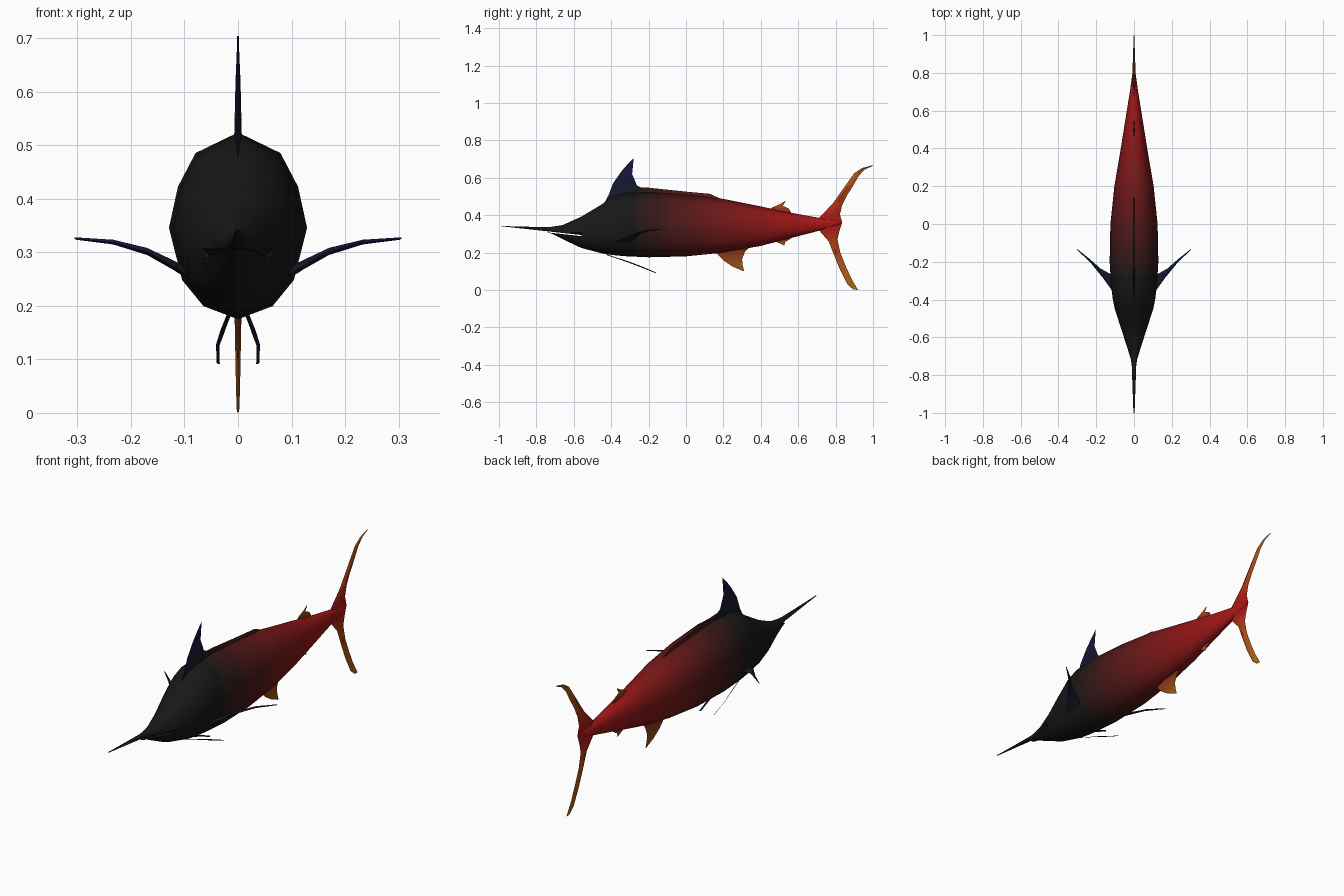
import bpy, bmesh, math
from mathutils import Vector

if "Cube" in bpy.data.objects:
    bpy.data.objects.remove(bpy.data.objects["Cube"])

BLACK, RED, ORANGE, NAVY = (.009, .009, .009), (.42, .008, .008), (.45, .16, .008), (.008, .008, .06)
mats = {}


def mix(a, b, t):
    t = min(1, max(0, t))
    return tuple(p + (q - p) * t for p, q in zip(a, b))


def material(col):
    key = tuple(round(c, 3) for c in col)
    if key not in mats:
        mats[key] = bpy.data.materials.new("shade_%d" % len(mats))
        mats[key].diffuse_color = (*key, 1)
    return mats[key]


def body_color(y):
    t = min(1, max(0, (y + .3) / 1.05))
    return mix(BLACK, RED, round(t ** 1.3 * 30) / 30)


def loft(name, rings, color, angle):
    """Skin closed rings; color(k) gives the colour of band k (0..1) and its centre."""
    bm = bmesh.new()
    vs = [[bm.verts.new(p) for p in r] for r in rings]
    ob = bpy.data.objects.new(name, bpy.data.meshes.new(name))
    bpy.context.collection.objects.link(ob)

    def add(verts, k, y):
        m = material(color(k, y))
        if m.name not in ob.data.materials:
            ob.data.materials.append(m)
        bm.faces.new(verts).material_index = ob.data.materials.find(m.name)

    n, c = len(vs) - 1, len(vs[0])
    for i in range(n):
        y = sum(v.co.y for v in vs[i] + vs[i + 1]) / (2 * c)
        for j in range(c):
            add([vs[i][j], vs[i][(j + 1) % c], vs[i + 1][(j + 1) % c], vs[i + 1][j]], (i + .5) / n, y)
    add(vs[0], 0, vs[0][0].co.y)
    add(vs[-1], 1, vs[-1][0].co.y)
    bmesh.ops.recalc_face_normals(bm, faces=bm.faces)
    bm.to_mesh(ob.data)
    bm.free()
    bpy.ops.object.select_all(action='DESELECT')
    ob.select_set(True)
    bpy.context.view_layer.objects.active = ob
    bpy.ops.object.shade_smooth_by_angle(angle=math.radians(angle))
    return ob


# Body stations: y, top, bottom, half width
STATIONS = [(-1, .327, .322, .003), (-.75, .336, .315, .012), (-.72, .338, .302, .016),
            (-.66, .347, .272, .034), (-.56, .392, .225, .066), (-.45, .458, .196, .102),
            (-.4, .497, .188, .112), (-.33, .52, .181, .121), (-.2, .524, .175, .129),
            (0, .51, .18, .125), (.2, .487, .2, .104), (.4, .447, .236, .07),
            (.55, .415, .275, .046), (.7, .388, .314, .022), (.78, .375, .335, .011),
            (.83, .366, .356, .003)]
HALF = [(0, 1), (.615, .89), (.87, .71), (1, .49), (.81, .21), (.5, .07), (0, 0)]
SECTION = HALF + [(-x, t) for x, t in HALF[-2:0:-1]]


def ring(s, clamp=lambda z, y: z):
    y, top, bot, w = s
    return [(x * w, y, clamp(bot + (top - bot) * t, y)) for x, t in SECTION]


def dense(stations, step=.035):
    out = []
    for a, b in zip(stations, stations[1:]):
        n = max(1, round((b[0] - a[0]) / step))
        out += [mix(a, b, i / n) for i in range(n)] if n == 1 else \
               [tuple(p + (q - p) * i / n for p, q in zip(a, b)) for i in range(n)]
    return out + [stations[-1]]


def mouth(y):
    return .312 - (y + .75) * .11


by_y = lambda k, y: body_color(y)
# Trunk, upper head with bill, and lower jaw separated by the mouth slit
loft("body", [ring(s) for s in dense(STATIONS[4:])], by_y, 60)
loft("upper_head_and_bill", [ring(s, lambda z, y: max(z, mouth(y) + .003)) for s in STATIONS[:5]], by_y, 60)
loft("lower_jaw", [ring(s, lambda z, y: min(z, mouth(y) - .003)) for s in
                   [(-.745, .336, .307, .011)] + STATIONS[2:5]], by_y, 60)


def fin(name, pairs, thick, normal, color):
    """Lens-section blade through (leading, trailing) point pairs from base to tip."""
    rings, n = [], len(pairs) - 1
    for i in range(n * 4 + 1):
        k = min(i // 4, n - 1)
        f = i / 4 - k
        a = Vector(pairs[k][0]).lerp(Vector(pairs[k + 1][0]), f)
        b = Vector(pairs[k][1]).lerp(Vector(pairs[k + 1][1]), f)
        off = Vector(normal) * thick * (1 - .8 * i / (4 * n))
        m = a.lerp(b, .4)
        rings.append([a, m + off, b, m - off])
    return loft(name, rings, color, 40)


def flat_fin(name, pairs, thick, color):
    return fin(name, [((0, *a), (0, *b)) for a, b in pairs], thick, (1, 0, 0), color)


# Main dorsal fin and the low ridge behind it
flat_fin("dorsal_fin", [((-.45, .44), (-.22, .5)), ((-.415, .505), (-.24, .548)), ((-.39, .57), (-.262, .558)),
                        ((-.345, .635), (-.288, .62)), ((-.31, .675), (-.284, .66)), ((-.281, .705), (-.28, .703))],
         .007, lambda k, y: mix(BLACK, NAVY, k * 1.2))
flat_fin("dorsal_ridge", [((-.3, .48), (-.3, .55)), ((-.2, .48), (-.2, .547)), ((0, .48), (0, .526)),
                          ((.13, .46), (.13, .514)), ((.18, .46), (.18, .49))], .007, by_y)

# Small rear fins and the anal fin
def tipped(k, y):
    return mix(body_color(y), ORANGE, k * .7)


flat_fin("second_dorsal_fin", [((.44, .42), (.57, .4)), ((.465, .444), (.55, .435)), ((.5, .458), (.518, .45)),
                               ((.53, .476), (.531, .472))], .005, tipped)
flat_fin("second_anal_fin", [((.44, .28), (.58, .29)), ((.47, .262), (.545, .265)), ((.5, .25), (.53, .257)),
                             ((.525, .238), (.527, .241))], .005, tipped)
flat_fin("anal_fin", [((.13, .23), (.35, .24)), ((.165, .195), (.315, .205)), ((.205, .155), (.3, .165)),
                      ((.25, .125), (.302, .135)), ((.308, .1), (.311, .103))], .007, tipped)

# Forked tail
tail_color = lambda k, y: mix(RED, ORANGE, k * 1.1 - .15)
flat_fin("tail_upper_lobe", [((.69, .355), (.835, .36)), ((.715, .39), (.823, .405)), ((.785, .463), (.835, .455)),
                             ((.825, .52), (.86, .505)), ((.862, .572), (.892, .555)), ((.9, .625), (.925, .612)),
                             ((.94, .652), (.957, .645)), ((.997, .667), (1, .664))], .011, tail_color)
flat_fin("tail_lower_lobe", [((.69, .355), (.835, .36)), ((.715, .315), (.82, .315)), ((.763, .26), (.81, .27)),
                             ((.79, .19), (.825, .2)), ((.825, .105), (.853, .13)), ((.865, .028), (.885, .06)),
                             ((.893, .004), (.92, 0))], .011, tail_color)

# Paired pectoral and pelvic fins
dark = lambda k, y: mix(BLACK, NAVY, k)
PECTORAL = [((.09, -.385, .255), (.1, -.265, .27)), ((.118, -.35, .272), (.13, -.262, .285)),
            ((.165, -.285, .299), (.178, -.235, .306)), ((.23, -.205, .318), (.238, -.182, .321)),
            ((.3, -.138, .325), (.307, -.128, .327))]
PELVIC = [((.012, -.43, .19), (.02, -.41, .186)), ((.025, -.32, .151), (.033, -.31, .154)),
          ((.035, -.25, .125), (.041, -.24, .128)), ((.034, -.165, .091), (.04, -.158, .093))]
for side, s in (("right", 1), ("left", -1)):
    flip = lambda pts: [tuple((s * p[0], p[1], p[2]) for p in pair) for pair in pts]
    fin(side + "_pectoral_fin", flip(PECTORAL), .011, (0, 0, 1), dark)
    fin(side + "_pelvic_fin", flip(PELVIC), .004, (s * .8, 0, .6), dark)

for m in bpy.data.materials:
    if m.users and not m.is_grease_pencil:
        m.use_nodes = True
        m.node_tree.nodes["Principled BSDF"].inputs["Base Color"].default_value = m.diffuse_color
